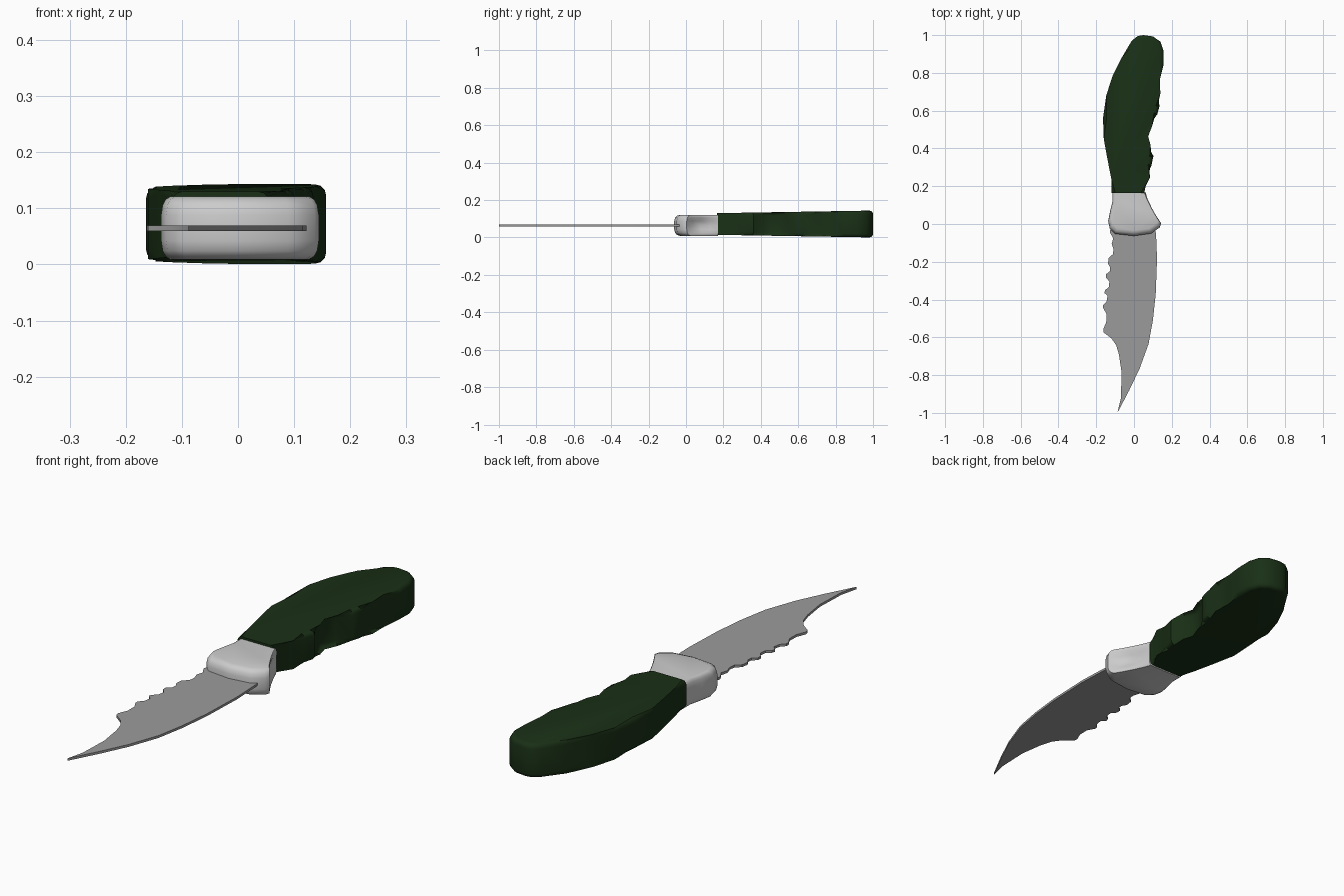
import bpy, bmesh, math

if "Cube" in bpy.data.objects:
    bpy.data.objects.remove(bpy.data.objects["Cube"])


def finish(name, bm, color=None, angle=40):
    bmesh.ops.recalc_face_normals(bm, faces=bm.faces[:])
    mesh = bpy.data.meshes.new(name)
    bm.to_mesh(mesh)
    bm.free()
    obj = bpy.data.objects.new(name, mesh)
    bpy.context.collection.objects.link(obj)
    if color:
        mat = bpy.data.materials.new(name + "_color")
        mat.diffuse_color = (*color, 1)
        mat.use_nodes = True
        mat.node_tree.nodes["Principled BSDF"].inputs["Base Color"].default_value = mat.diffuse_color
        mesh.materials.append(mat)
    bpy.ops.object.select_all(action='DESELECT')
    obj.select_set(True)
    bpy.context.view_layer.objects.active = obj
    bpy.ops.object.shade_smooth_by_angle(angle=math.radians(angle))
    return obj


def stack(rings):
    """Join equal-length outlines into a closed solid; returns bmesh and caps."""
    bm = bmesh.new()
    rows = [[bm.verts.new(p) for p in ring] for ring in rings]
    n = len(rows[0])
    for a, b in zip(rows, rows[1:]):
        for i in range(n):
            j = (i + 1) % n
            bm.faces.new((a[i], a[j], b[j], b[i]))
    caps = [bm.faces.new(rows[0][::-1]), bm.faces.new(rows[-1])]
    return bm, caps


# Handle: outline with finger grooves, thickening to the butt, rounded rims
handle_outline = [
    (-.118, .165), (-.12, .24), (-.14, .34), (-.16, .45), (-.164, .56),
    (-.147, .68), (-.115, .78), (-.065, .88), (-.012, .97), (.02, .995),
    (.05, 1.0), (.10, .993), (.14, .965), (.157, .915), (.157, .845),
    (.137, .765), (.12, .69), (.135, .625), (.123, .58), (.08, .53),
    (.055, .465), (.07, .41), (.103, .36), (.092, .31), (.065, .25),
    (.055, .165)]


def half_thickness(y):
    return .058 + (y - .17) * .0168


bm, caps = stack([[(x, y, .072 + s * half_thickness(y)) for x, y in handle_outline]
                  for s in (-1, 1)])
rim = [e for f in caps for e in f.edges
       if not all(v.co.y < .17 for v in e.verts)]
bmesh.ops.bevel(bm, geom=rim, offset=.019, segments=3, profile=.5,
                affect='EDGES', clamp_overlap=False)
finish("handle", bm, (.01, .03, .008))

# Bolster: (x, y, scoop depth) outline with rounded top and bottom
bolster_outline = [
    (.06, .17, 0), (.076, .13, .012), (.10, .08, .03), (.125, .035, .025),
    (.144, .004, 0), (.137, -.018, 0), (.09, -.05, 0), (0, -.063, 0),
    (-.10, -.052, 0), (-.128, -.025, 0), (-.137, .015, 0), (-.126, .07, 0),
    (-.115, .115, 0), (-.115, .17, 0)]
# (height, shrink, scoop share)
levels = [(.009, .12, 0), (.014, .06, 0), (.024, .02, .15), (.042, 0, .7),
          (.065, 0, 1), (.088, 0, .7), (.106, .02, .15), (.116, .06, 0),
          (.121, .12, 0)]
bm, caps = stack([[(x * (1 - k) - d * s, .17 + (y - .17) * (1 - k), z)
                   for x, y, d in bolster_outline] for z, k, s in levels])
finish("bolster", bm, angle=45)

# Blade: curved cutting edge, hooked clip point and serrated spine
blade_outline = [
    (.11, .0), (.117, -.06), (.122, -.185), (.115, -.37), (.10, -.51),
    (.077, -.635), (.03, -.765), (-.025, -.88), (-.088, -1.0), (-.07, -.925),
    (-.065, -.79), (-.08, -.69), (-.095, -.64), (-.12, -.605), (-.16, -.575),
    (-.163, -.558), (-.147, -.52), (-.146, -.475), (-.163, -.445),
    (-.163, -.43), (-.145, -.41), (-.14, -.38), (-.157, -.365), (-.153, -.35),
    (-.134, -.335), (-.13, -.305), (-.147, -.285), (-.147, -.265),
    (-.128, -.25), (-.126, -.23), (-.138, -.21), (-.134, -.18), (-.112, -.16),
    (-.108, -.135), (-.118, -.105), (-.11, -.075), (-.128, -.045), (-.12, 0)]
bm, caps = stack([[(x, y, .0645 + s * .005) for x, y in blade_outline]
                  for s in (-1, 1)])
finish("blade", bm, (.33, .33, .33), 30)
